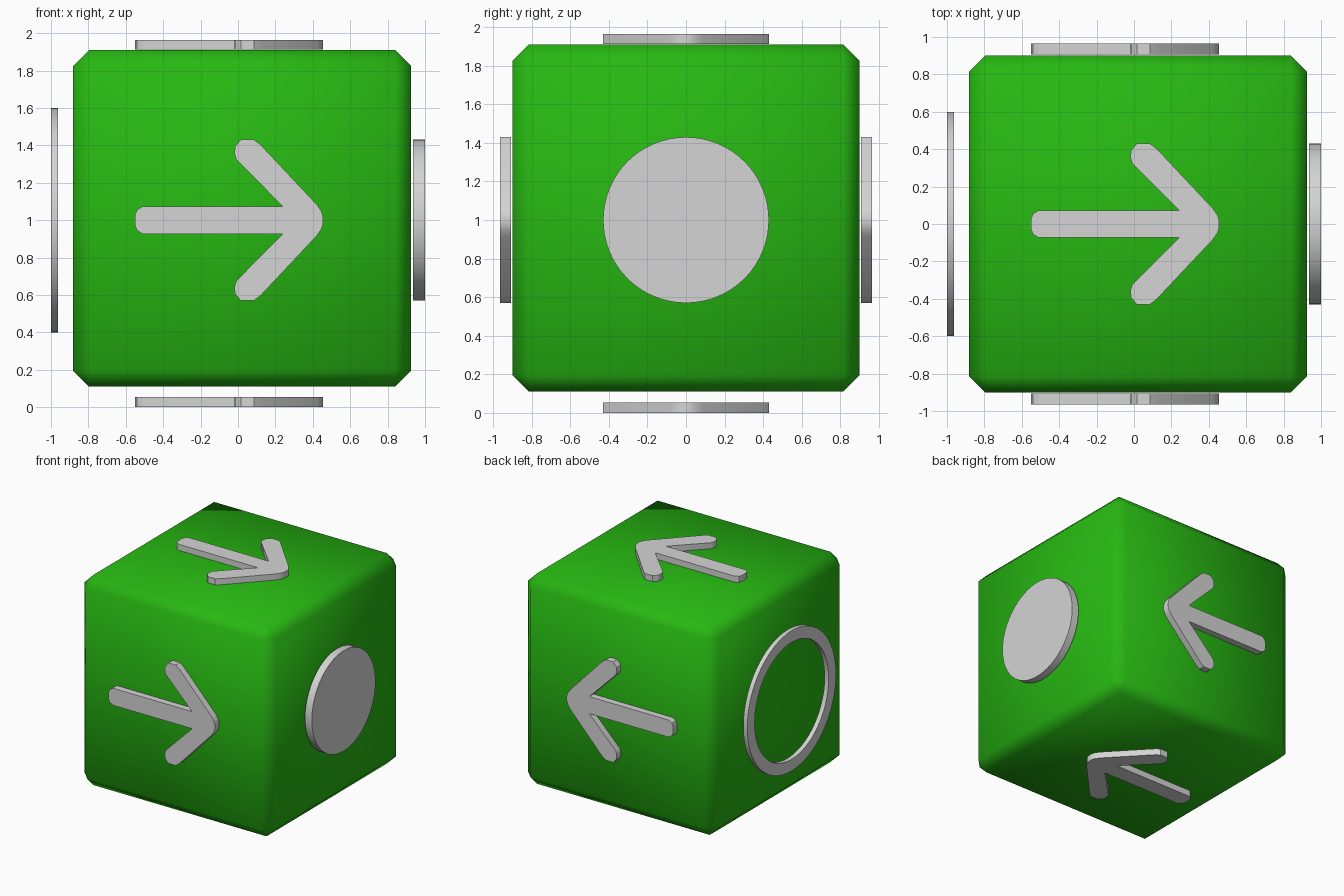
import bpy, bmesh, math
from mathutils import Matrix, Vector

if "Cube" in bpy.data.objects:
    bpy.data.objects.remove(bpy.data.objects["Cube"])


def material(name, rgb):
    m = bpy.data.materials.new(name)
    m.diffuse_color = (*rgb, 1.0)
    m.use_nodes = True
    m.node_tree.nodes["Principled BSDF"].inputs["Base Color"].default_value = m.diffuse_color
    return m


green = material("green", (0.02, 0.48, 0.006))
grey = material("light grey", (0.66, 0.66, 0.66))


def finish(name, bm, mat):
    bmesh.ops.recalc_face_normals(bm, faces=bm.faces)
    me = bpy.data.meshes.new(name)
    bm.to_mesh(me)
    bm.free()
    me.materials.append(mat)
    ob = bpy.data.objects.new(name, me)
    bpy.context.collection.objects.link(ob)
    return ob


def smooth(ob, degrees):
    bpy.ops.object.select_all(action='DESELECT')
    ob.select_set(True)
    bpy.context.view_layer.objects.active = ob
    bpy.ops.object.shade_smooth_by_angle(angle=math.radians(degrees))


# Chamfered cube body, soft shaded across its edges
bm = bmesh.new()
bmesh.ops.create_cube(bm, size=1.0, matrix=Matrix.Translation((0.022, 0, 1.01))
                      @ Matrix.Diagonal((1.806, 1.8, 1.8, 1)))
bmesh.ops.bevel(bm, geom=bm.edges[:], offset=0.085, segments=1,
                affect='EDGES', profile=0.5)
body = finish("cube_body", bm, green)
for p in body.data.polygons:
    p.use_smooth = True

# Arrow plates: upper half outline, mirrored about the shaft, all pointing +x
HALF = [(-0.55, 0.03), (-0.54, 0.055), (-0.51, 0.073), (0.24, 0.073),
        (-0.01, 0.325), (-0.02, 0.36), (-0.015, 0.395), (0.015, 0.43),
        (0.085, 0.43), (0.12, 0.404), (0.42, 0.085), (0.445, 0.05), (0.455, 0.02)]
OUTLINE = HALF + [(u, -v) for u, v in reversed(HALF)]


def arrow(name, origin, across, depth):
    """origin: start plane; across: outline v axis; depth: extrusion vector."""
    bm = bmesh.new()
    o, a = Vector(origin), Vector(across)
    face = bm.faces.new([bm.verts.new(o + Vector((u, 0, 0)) + a * v)
                         for u, v in OUTLINE])
    ext = bmesh.ops.extrude_face_region(bm, geom=[face], use_keep_orig=True)
    bmesh.ops.translate(bm, vec=depth,
                        verts=[g for g in ext["geom"] if isinstance(g, bmesh.types.BMVert)])
    smooth(finish(name, bm, grey), 30)


arrow("front_arrow", (0, -0.907, 1), (0, 0, 1), (0, -0.057, 0))
arrow("back_arrow", (0, 0.907, 1), (0, 0, 1), (0, 0.057, 0))
arrow("top_arrow", (0, 0, 1.912), (0, 1, 0), (0, 0, 0.052))
arrow("bottom_arrow", (0, 0, 0.055), (0, 1, 0), (0, 0, -0.055))

# Round disc on the right side
bm = bmesh.new()
bmesh.ops.create_cone(bm, cap_ends=True, segments=64, radius1=0.43, radius2=0.43,
                      depth=0.065, matrix=Matrix.Translation((0.9675, 0, 1))
                      @ Matrix.Rotation(math.pi / 2, 4, 'Y'))
smooth(finish("right_disc", bm, grey), 30)

# Floating ring on the left side: square section swept round the x axis
bm = bmesh.new()
N = 64
rings = []
for i in range(N):
    t = 2 * math.pi * i / N
    rings.append([bm.verts.new((x, r * math.cos(t), 1 + r * math.sin(t)))
                  for x, r in ((-1.0, 0.6), (-0.962, 0.6), (-0.962, 0.5), (-1.0, 0.5))])
for i in range(N):
    a, b = rings[i], rings[(i + 1) % N]
    for k in range(4):
        bm.faces.new((a[k], a[(k + 1) % 4], b[(k + 1) % 4], b[k]))
smooth(finish("left_ring", bm, grey), 30)
